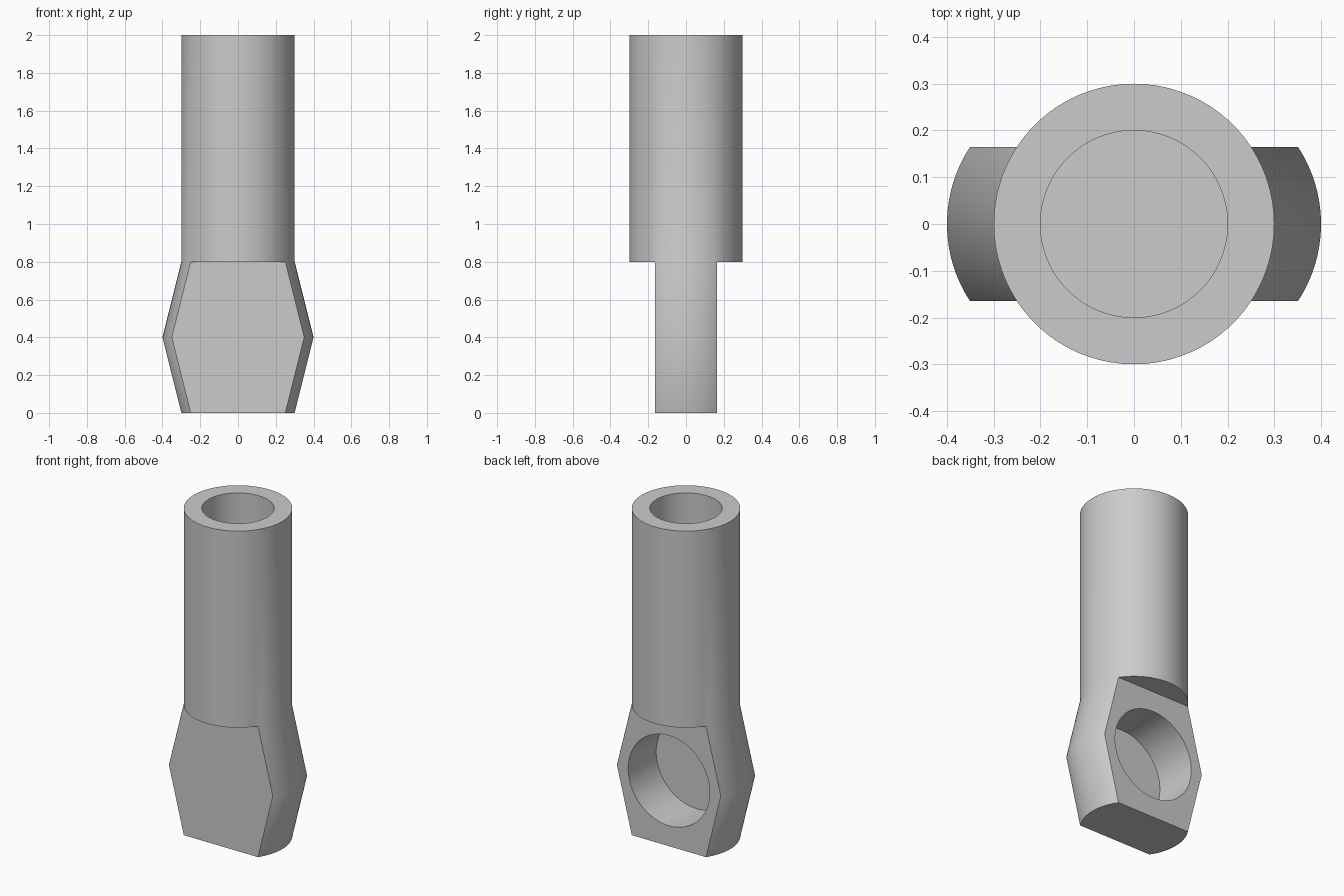
import bpy, bmesh, math

cube = bpy.data.objects.get("Cube")
if cube:
    bpy.data.objects.remove(cube, do_unlink=True)

RADIUS, HALF_THICK, BULGE = 0.3, 0.165, 0.1
LUG_MID, LUG_TOP, TOP = 0.4, 0.8, 2.0
STEPS = 24
corner = math.asin(HALF_THICK / RADIUS)

metal = bpy.data.materials.new("grey metal")
metal.use_nodes = True
grey = (0.6, 0.6, 0.6, 1)
metal.diffuse_color = grey
metal.node_tree.nodes["Principled BSDF"].inputs["Base Color"].default_value = grey


def arc(start, end):
    """Angles along an arc, both ends included."""
    return [start + (end - start) * i / STEPS for i in range(STEPS + 1)]


right_arc = arc(-corner, corner)
back_arc = arc(corner, math.pi - corner)
left_arc = arc(math.pi - corner, math.pi + corner)
front_arc = arc(math.pi + corner, 2 * math.pi - corner)

bm = bmesh.new()


def row(angles, z, shift=0):
    return [bm.verts.new((RADIUS * math.cos(a) + shift, RADIUS * math.sin(a), z))
            for a in angles]


def strip(low, high, closed=False):
    for i in range(len(low) - (0 if closed else 1)):
        j = (i + 1) % len(low)
        bm.faces.new((low[i], low[j], high[j], high[i]))


# Round shank
full = right_arc[:-1] + back_arc[:-1] + left_arc[:-1] + front_arc[:-1]
base = row(full, LUG_TOP)
top = row(full, TOP)
strip(base, top, closed=True)
bm.faces.new(top)

# Flat shoulders under the shank, in front and behind
n = STEPS
bm.faces.new(base[n:2 * n + 1])
bm.faces.new(base[3 * n:] + base[:1])

# Lug with bulging rounded sides
sides = []
for angles, first, sign in ((right_arc, 0, 1), (left_arc, 2 * n, -1)):
    rows = [row(angles, 0), row(angles, LUG_MID, sign * BULGE), base[first:first + n + 1]]
    strip(rows[0], rows[1])
    strip(rows[1], rows[2])
    sides.append(rows)
right, left = sides
bm.faces.new(right[0] + left[0])
bm.faces.new([r[0] for r in right] + [r[-1] for r in reversed(left)])
bm.faces.new([r[-1] for r in right] + [r[0] for r in reversed(left)])
bmesh.ops.recalc_face_normals(bm, faces=bm.faces[:])

mesh = bpy.data.meshes.new("rod_end")
bm.to_mesh(mesh)
bm.free()
rod = bpy.data.objects.new("rod_end", mesh)
bpy.context.collection.objects.link(rod)
mesh.materials.append(metal)


def bore(name, radius, depth, location, rotation=(0, 0, 0)):
    """Cut a blind round hole centred on the given mouth position."""
    bpy.ops.mesh.primitive_cylinder_add(vertices=96, radius=radius, depth=2 * depth,
                                        location=location, rotation=rotation)
    cutter = bpy.context.object
    cutter.name = name
    cutter.hide_render = True
    cutter.data.materials.append(metal)
    mod = rod.modifiers.new(name, "BOOLEAN")
    mod.operation = "DIFFERENCE"
    mod.solver = "EXACT"
    mod.object = cutter
    bpy.ops.object.select_all(action="DESELECT")
    rod.select_set(True)
    bpy.context.view_layer.objects.active = rod
    bpy.ops.object.modifier_apply(modifier=name)
    bpy.data.objects.remove(cutter, do_unlink=True)


# Blind bore in the top and blind pocket in the back of the lug
bore("shank_bore", 0.2, 1.0, (0, 0, TOP))
bore("lug_pocket", 0.275, 0.27, (0, HALF_THICK, LUG_MID), (math.pi / 2, 0, 0))

bpy.ops.object.shade_smooth_by_angle(angle=math.radians(30))
